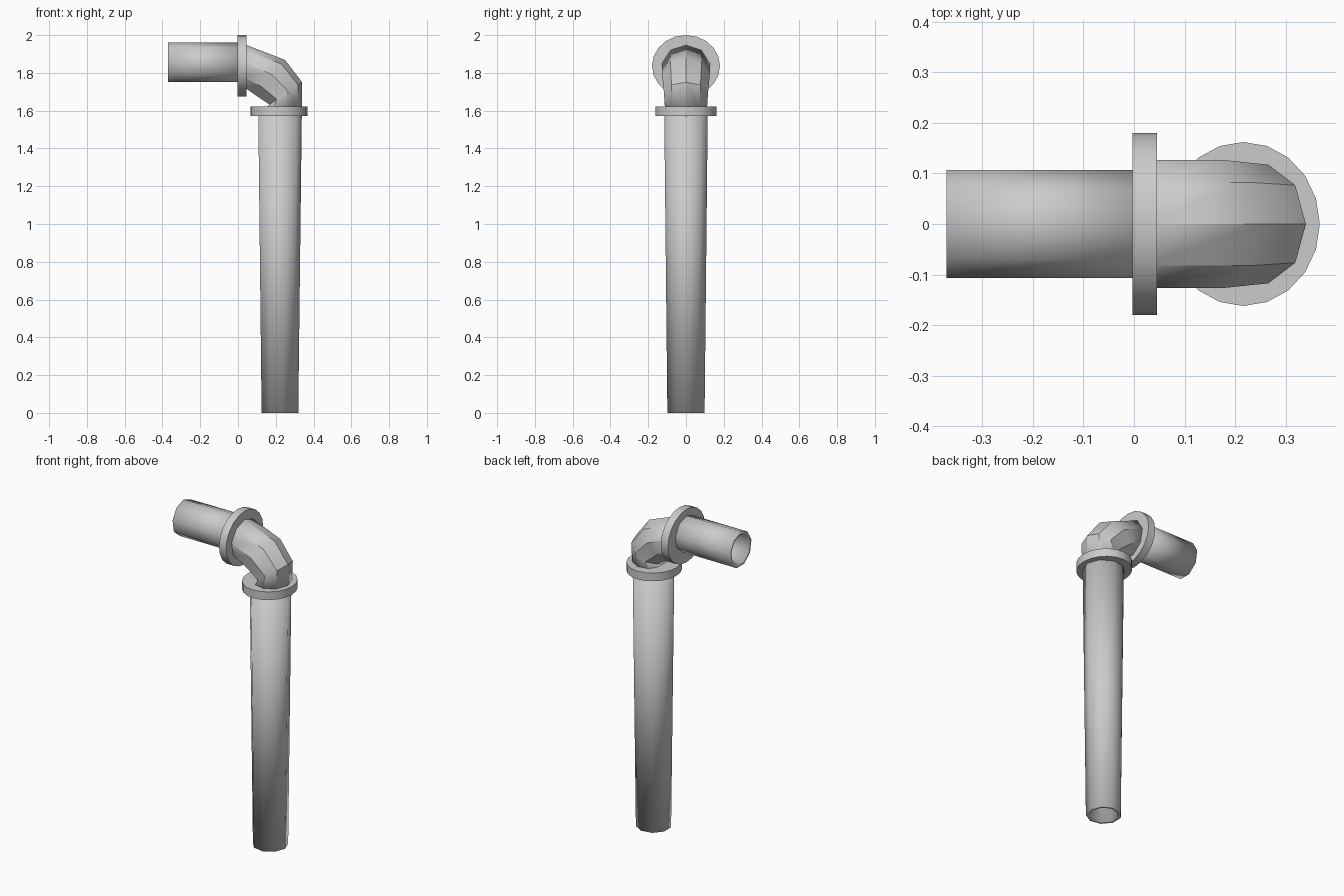
import bpy, bmesh, math

if "Cube" in bpy.data.objects:
    bpy.data.objects.remove(bpy.data.objects["Cube"])

SIDES = 9


def finish(obj):
    bpy.ops.object.select_all(action='DESELECT')
    obj.select_set(True)
    bpy.context.view_layer.objects.active = obj
    bpy.ops.object.shade_smooth_by_angle(angle=math.radians(30))


def tube(name, rings, wall=0.018):
    """Nine-sided hollow tube. Ring: (x, z, tilt of outer corner from +z to +x, radius in plane, radius in y)."""
    bm = bmesh.new()
    loops = []
    for x, z, tilt, r, ry in rings:
        t = math.radians(tilt)
        loop = []
        for i in range(SIDES):
            a = 2 * math.pi * i / SIDES
            d = r * math.cos(a)
            loop.append(bm.verts.new((x + d * math.sin(t), ry * math.sin(a), z + d * math.cos(t))))
        loops.append(loop)
    for a, b in zip(loops, loops[1:]):
        for i in range(SIDES):
            j = (i + 1) % SIDES
            bm.faces.new((a[i], b[i], b[j], a[j]))
    bmesh.ops.recalc_face_normals(bm, faces=bm.faces)
    # make sure normals face away from the axis
    f = bm.faces[:][0]
    x, z = rings[0][0], rings[0][1]
    c = f.calc_center_median()
    if f.normal.x * (c.x - x) * (rings[0][2] > 45) + f.normal.y * c.y + f.normal.z * (c.z - z) * (rings[0][2] < 45) < 0:
        bmesh.ops.reverse_faces(bm, faces=bm.faces)
    me = bpy.data.meshes.new(name)
    bm.to_mesh(me)
    bm.free()
    obj = bpy.data.objects.new(name, me)
    bpy.context.collection.objects.link(obj)
    finish(obj)
    mod = obj.modifiers.new("wall", 'SOLIDIFY')
    mod.thickness = wall
    mod.offset = -1
    return obj


def flange(name, loc, radii, depth, rot=(0, 0, 0)):
    bpy.ops.mesh.primitive_cylinder_add(vertices=20, radius=1, depth=depth, location=loc, rotation=rot)
    obj = bpy.context.object
    obj.name = name
    obj.scale = (radii[0], radii[1], 1)
    bpy.ops.object.transform_apply(location=False, rotation=True, scale=True)
    finish(obj)


# Pipes
tube("inlet_pipe", [(-0.37, 1.852, 0, 0.108, 0.108), (0.02, 1.852, 0, 0.108, 0.108)])
tube("down_pipe", [(0.219, 0, 90, 0.1, 0.1), (0.219, 1.6, 90, 0.119, 0.117)])

# Elbow
tube("elbow", [(0.02, 1.842, 0, 0.115, 0.128),
               (0.165, 1.775, 42, 0.126, 0.128),
               (0.25, 1.69, 56, 0.108, 0.119),
               (0.23, 1.595, 90, 0.11, 0.112)])

# Flanges
flange("upper_flange", (0.021, 0, 1.837), (0.163, 0.18), 0.048, (0, math.pi / 2, 0))
flange("lower_flange", (0.216, 0, 1.598), (0.151, 0.162), 0.05)
